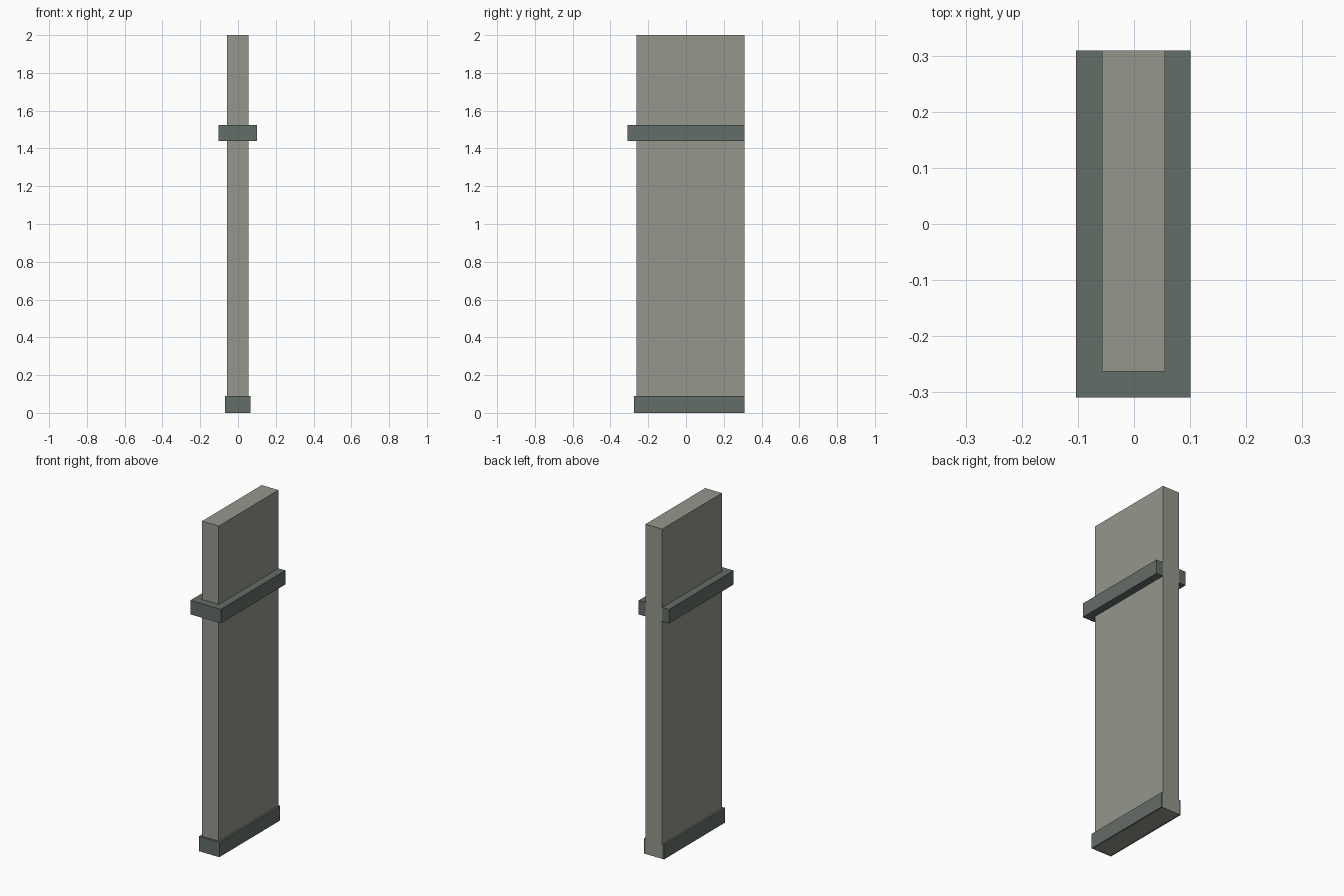
import bpy
import bmesh

if "Cube" in bpy.data.objects:
    bpy.data.objects.remove(bpy.data.objects["Cube"])


def material(name, rgb):
    m = bpy.data.materials.new(name)
    m.diffuse_color = (*rgb, 1.0)
    m.use_nodes = True
    m.node_tree.nodes["Principled BSDF"].inputs["Base Color"].default_value = m.diffuse_color
    return m


def prism(name, outline, z0, z1, mat):
    """Extrude a flat outline (x, y) from z0 up to z1."""
    bm = bmesh.new()
    face = bm.faces.new([bm.verts.new((x, y, z0)) for x, y in outline])
    top = bmesh.ops.extrude_face_region(bm, geom=[face])["geom"]
    bmesh.ops.translate(bm, vec=(0, 0, z1 - z0),
                        verts=[v for v in top if isinstance(v, bmesh.types.BMVert)])
    bmesh.ops.recalc_face_normals(bm, faces=bm.faces)
    mesh = bpy.data.meshes.new(name)
    bm.to_mesh(mesh)
    bm.free()
    mesh.materials.append(mat)
    obj = bpy.data.objects.new(name, mesh)
    bpy.context.collection.objects.link(obj)
    return obj


pale_stone = material("pale_stone", (0.30, 0.31, 0.262))
dark_stone = material("dark_stone", (0.127, 0.153, 0.136))

BACK = 0.309
FRONT = -0.263
LEFT, RIGHT = -0.057, 0.055

# Tall slab
prism("wall_slab", [(LEFT, FRONT), (RIGHT, FRONT), (RIGHT, BACK), (LEFT, BACK)],
      0.0, 2.0, pale_stone)


def trim(name, side, front, z0, z1):
    """U-shaped moulding wrapping the sides and front of the slab."""
    l, r, f = LEFT - side, RIGHT + side, FRONT - front
    prism(name, [(l, f), (r, f), (r, BACK), (RIGHT, BACK), (RIGHT, FRONT),
                 (LEFT, FRONT), (LEFT, BACK), (l, BACK)], z0, z1, dark_stone)


# Mouldings
trim("base_trim", 0.012, 0.012, 0.0, 0.09)
trim("upper_band", 0.046, 0.046, 1.44, 1.525)
